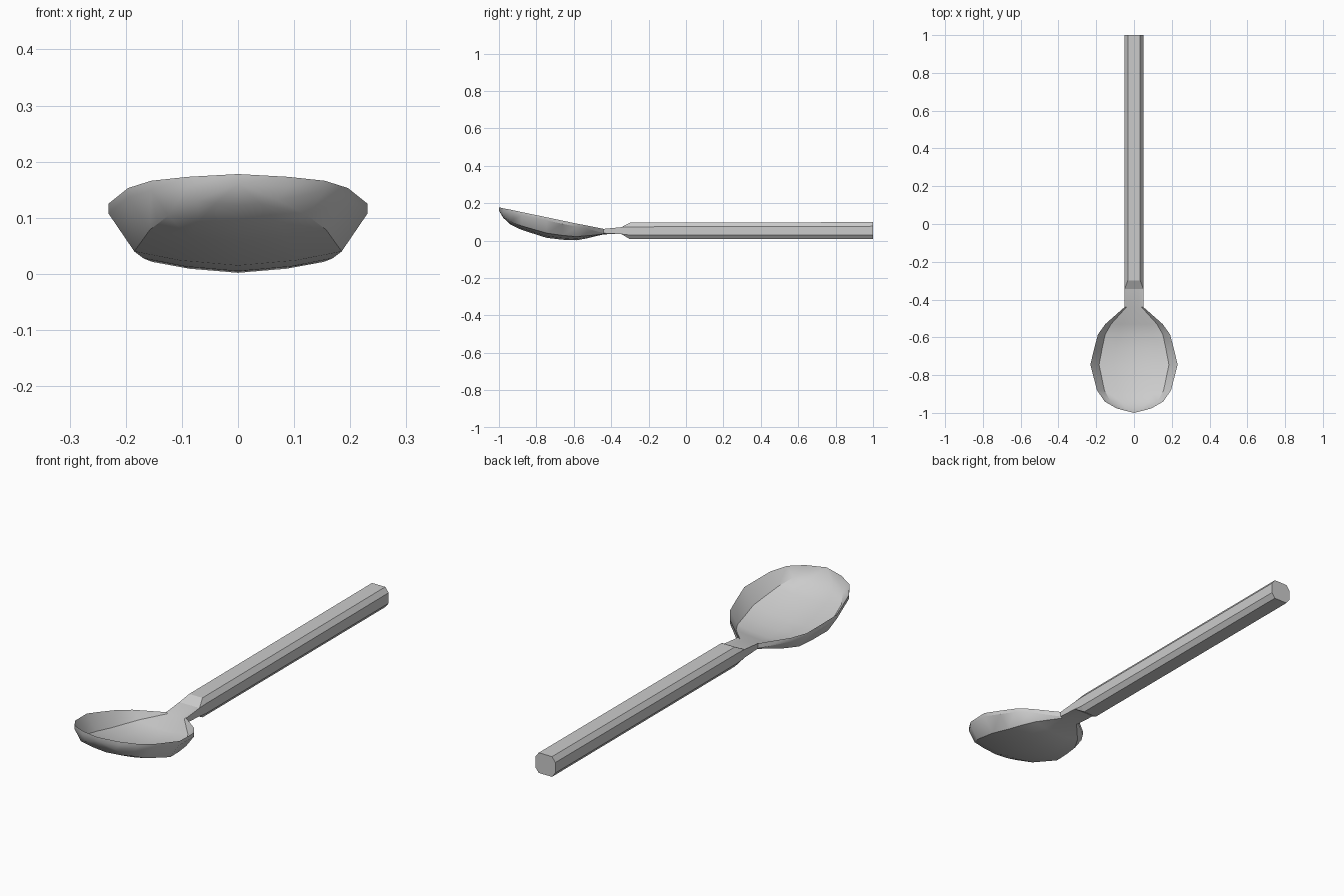
import bpy, bmesh

if "Cube" in bpy.data.objects:
    bpy.data.objects.remove(bpy.data.objects["Cube"])


def finish(name, bm, smooth):
    bmesh.ops.remove_doubles(bm, verts=bm.verts, dist=0.0005)
    bmesh.ops.recalc_face_normals(bm, faces=bm.faces)
    mesh = bpy.data.meshes.new(name)
    bm.to_mesh(mesh)
    bm.free()
    ob = bpy.data.objects.new(name, mesh)
    bpy.context.collection.objects.link(ob)
    if smooth:
        bpy.ops.object.select_all(action='DESELECT')
        ob.select_set(True)
        bpy.context.view_layer.objects.active = ob
        bpy.ops.object.shade_smooth_by_angle(angle=0.6)
    return ob


def loft(bm, rings):
    """Bridge closed rings that share a point count."""
    loops = [[bm.verts.new(p) for p in ring] for ring in rings]
    n = len(loops[0])
    for a, b in zip(loops, loops[1:]):
        for i in range(n):
            j = (i + 1) % n
            bm.faces.new((a[i], a[j], b[j], b[i]))
    return loops


# Bowl and neck: y, half width, rim top, rim bottom, inside floor, outside floor
stations = [
    (-0.345, 0.050, 0.072, 0.035, 0.072, 0.035),
    (-0.440, 0.050, 0.063, 0.040, 0.058, 0.034),
    (-0.530, 0.152, 0.081, 0.064, 0.030, 0.012),
    (-0.585, 0.191, 0.091, 0.074, 0.019, 0.002),
    (-0.660, 0.211, 0.107, 0.090, 0.022, 0.005),
    (-0.745, 0.231, 0.125, 0.108, 0.032, 0.015),
    (-0.880, 0.196, 0.153, 0.136, 0.076, 0.058),
    (-0.940, 0.155, 0.166, 0.149, 0.106, 0.087),
    (-0.977, 0.090, 0.173, 0.156, 0.140, 0.122),
    (-1.000, 0.000, 0.178, 0.160, 0.178, 0.160),
]
# Cross-section: fraction of half width, fraction of depth
section = [(-1, 0), (-0.8, 0.73), (-0.45, 0.9), (0, 1),
           (0.45, 0.9), (0.8, 0.73), (1, 0)]
rings = []
for y, w, rim_t, rim_b, floor_t, floor_b in stations:
    top = [(w * u, y, rim_t + (floor_t - rim_t) * d) for u, d in section]
    low = [(w * u, y, rim_b + (floor_b - rim_b) * d) for u, d in section]
    rings.append(top + low[::-1])
bm = bmesh.new()
loft(bm, rings)
finish("bowl", bm, True)

# Handle: octagonal bar that flattens to the rectangular neck
def octagon(y, z0, z1, flat, cham):
    quarter = [(flat, z1), (0.05, z1 - cham), (0.05, z0 + cham), (flat, z0)]
    pts = quarter + [(-x, z) for x, z in reversed(quarter)]
    return [(x, y, z) for x, z in pts]


bm = bmesh.new()
loops = loft(bm, [octagon(-0.345, 0.035, 0.072, 0.05, 0),
                  octagon(-0.30, 0.008, 0.096, 0.033, 0.022),
                  octagon(1.0, 0.008, 0.099, 0.033, 0.022)])
bm.faces.new(loops[-1])
finish("handle", bm, False)
